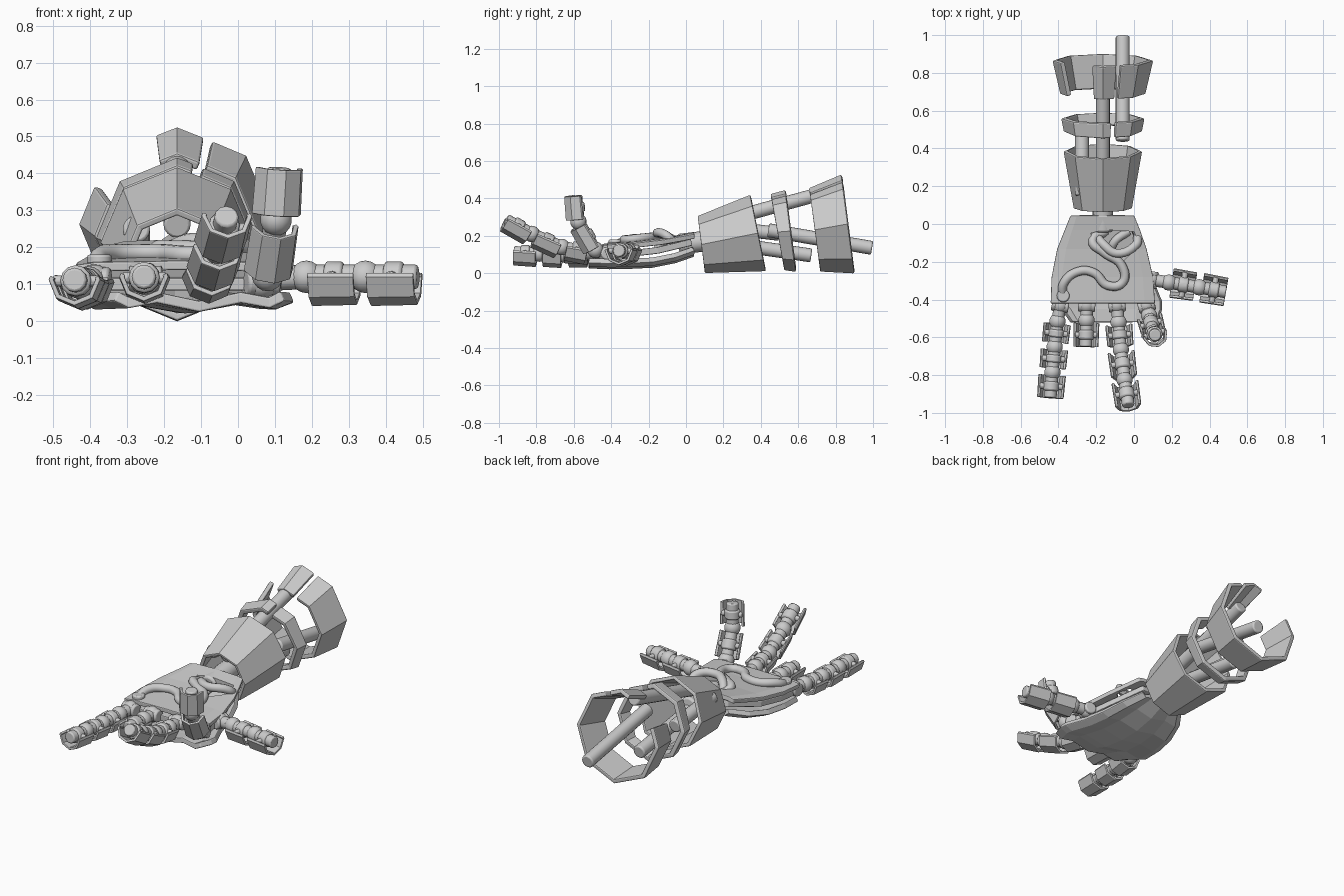
import bpy, bmesh, math
from mathutils import Vector as V

if "Cube" in bpy.data.objects:
    bpy.data.objects.remove(bpy.data.objects["Cube"])

AX = -0.165  # forearm centre line in x


def make(name, verts, faces, thick=0, bevel=0.0, smooth=False, offset=0):
    me = bpy.data.meshes.new(name)
    me.from_pydata([tuple(v) for v in verts], [], faces)
    bm = bmesh.new()
    bm.from_mesh(me)
    bmesh.ops.remove_doubles(bm, verts=bm.verts, dist=1e-5)
    bmesh.ops.recalc_face_normals(bm, faces=bm.faces)
    bm.to_mesh(me)
    bm.free()
    ob = bpy.data.objects.new(name, me)
    bpy.context.collection.objects.link(ob)
    if thick:
        m = ob.modifiers.new("thickness", 'SOLIDIFY')
        m.thickness, m.offset = thick, offset
    if bevel:
        m = ob.modifiers.new("edge", 'BEVEL')
        m.width, m.segments, m.limit_method = bevel, 2, 'ANGLE'
        m.angle_limit = math.radians(50)
    if smooth:
        smooth_angle(ob)
    return ob


def smooth_angle(ob):
    bpy.ops.object.select_all(action='DESELECT')
    ob.select_set(True)
    bpy.context.view_layer.objects.active = ob
    bpy.ops.object.shade_smooth_by_angle(angle=math.radians(40))


def shell(name, rings, a0, a1, thick):
    """Octagonal armour between rings of (centre, side, up), from angle a0 to a1 off the top."""
    angs = [a0] + [a for a in range(-360, 721, 45) if a0 < a < a1] + [a1]
    n, verts = len(angs), []
    for c, s, u in rings:
        for a in angs:
            k = math.cos(math.radians(22.5)) / math.cos(math.radians(a % 45 - 22.5))
            verts.append(c + s * math.sin(math.radians(a)) * k + u * math.cos(math.radians(a)) * k)
    faces = [(j * n + i, j * n + i + 1, (j + 1) * n + i + 1, (j + 1) * n + i)
             for j in range(len(rings) - 1) for i in range(n - 1)]
    return make(name, verts, faces, thick, thick * 0.25)


def rod(name, a, b, r, seg=16):
    a, b = V(a), V(b)
    d = b - a
    bpy.ops.mesh.primitive_cylinder_add(vertices=seg, radius=r, depth=d.length, location=(a + b) / 2)
    ob = bpy.context.object
    ob.name = name
    ob.rotation_euler = d.to_track_quat('Z', 'Y').to_euler()
    m = ob.modifiers.new("edge", 'BEVEL')
    m.width, m.segments, m.limit_method = r * 0.2, 2, 'ANGLE'
    smooth_angle(ob)
    return ob


def ball(name, p, r):
    bpy.ops.mesh.primitive_uv_sphere_add(segments=14, ring_count=9, radius=r, location=p)
    bpy.context.object.name = name
    smooth_angle(bpy.context.object)


def tube(name, pts, r):
    cu = bpy.data.curves.new(name, 'CURVE')
    cu.dimensions, cu.bevel_depth, cu.bevel_resolution = '3D', r, 3
    cu.resolution_u, cu.use_fill_caps = 6, True
    sp = cu.splines.new('BEZIER')
    sp.bezier_points.add(len(pts) - 1)
    for bp, p in zip(sp.bezier_points, pts):
        bp.co = p
        bp.handle_left_type = bp.handle_right_type = 'AUTO'
    bpy.context.collection.objects.link(bpy.data.objects.new(name, cu))


# ---- forearm cuffs: each ring is (top y, top z, bottom y, bottom z) ----
def arm_ring(ty, tz, by, bz):
    up = V((0, ty - by, tz - bz)) / 2
    return V((AX, (ty + by) / 2, (tz + bz) / 2)), V((up.length, 0, 0)), up


wrist = [arm_ring(.065, .295, .10, .012), arm_ring(.347, .408, .425, .022)]
middle = [arm_ring(.455, .408, .525, .032), arm_ring(.535, .43, .588, .022)]
elbow = [arm_ring(.662, .442, .717, .022), arm_ring(.835, .515, .90, .012)]
shell("wrist_cuff", wrist, 0, 360, .022)
shell("middle_cuff", middle, 20, 372, .03)
shell("elbow_cuff", elbow, 23, 295, .026)
shell("elbow_top_plate", elbow, -13, 17, .026)

# ---- forearm rods ----
rod("upper_rod", (AX, .12, .26), (AX, .72, .425), .037)
rod("side_rod", (-.06, .44, .23), (-.06, .995, .135), .037)
rod("left_rod", (-.275, .15, .25), (-.275, .50, .21), .037)
rod("lower_rod", (AX, .15, .17), (AX, .67, .095), .037)
rod("wrist_rod", (AX, -.04, .155), (AX, .22, .185), .055)


# ---- palm plates: rows of (y, left x, right x, z) ----
def plate(name, rows, cross, thick):
    n, verts = len(cross), []
    for y, xl, xr, z in rows:
        verts += [(xl + (xr - xl) * t, y, z + dz) for t, dz in cross]
    faces = [(j * n + i, j * n + i + 1, (j + 1) * n + i + 1, (j + 1) * n + i)
             for j in range(len(rows) - 1) for i in range(n - 1)]
    return make(name, verts, faces, thick, .005)


ridge = [(0, .006), (.08, -.012), (.25, .002), (.5, -.022), (.75, .002), (.92, -.012), (1, .006)]
plate("back_of_hand", [(.04, -.30, -.03, .125), (-.06, -.37, .03, .09), (-.18, -.41, .07, .066),
                       (-.30, -.43, .10, .06), (-.41, -.43, .145, .058), (-.45, -.38, .145, .06),
                       (-.52, -.33, .12, .062)], ridge, .03)
plate("hand_core", [(.03, -.29, -.04, .165), (-.15, -.38, .04, .122), (-.30, -.41, .08, .105),
                    (-.42, -.42, .10, .10)], [(0, 0), (.5, 0), (1, 0)], .035)
palm = plate("palm_plate", [(.045, -.335, 0, .205), (-.03, -.365, .03, .19), (-.13, -.405, .065, .172),
                            (-.28, -.435, .10, .155), (-.42, -.44, .11, .147)],
             [(0, -.008), (.1, 0), (.5, .004), (.9, 0), (1, -.008)], .026)

# opening in the palm plate where the cables come out
hole = [(-.23, -.05), (-.16, -.03), (0, -.04), (.03, -.11), (-.06, -.2), (-.16, -.17)]
h = len(hole)
cutter = make("palm_opening_cutter", [(x, y, .145) for x, y in hole] + [(x, y, .3) for x, y in hole],
              [tuple(range(h)), tuple(range(h, 2 * h))] +
              [(i, (i + 1) % h, (i + 1) % h + h, i + h) for i in range(h)])
cutter.hide_render = True
cutter.hide_set(True)
cutter.display_type = 'WIRE'
m = palm.modifiers.new("opening", 'BOOLEAN')
m.object, m.operation, m.solver = cutter, 'DIFFERENCE', 'EXACT'

# ---- palm cables ----
tube("long_cable", [(-.38, -.38, .15), (-.37, -.31, .18), (-.29, -.25, .185), (-.21, -.26, .185),
                    (-.14, -.325, .18), (-.06, -.31, .18), (-.065, -.22, .19), (-.16, -.15, .195),
                    (-.22, -.09, .19), (-.15, -.04, .15)], .024)
tube("short_cable", [(.02, -.07, .17), (.01, -.11, .205), (-.09, -.155, .215), (-.16, -.11, .205),
                     (-.20, -.06, .16)], .024)
tube("cable_link", [(-.13, -.16, .14), (-.10, -.09, .18), (-.03, -.04, .16)], .022)
rod("cable_socket", (-.375, -.38, .13), (-.375, -.38, .18), .034)


# ---- fingers: ball joints, rods and armour on the outer side ----
def finger(name, pts, r):
    pts = [V(p) for p in pts]
    heading = V(((pts[-1] - pts[0]).x, (pts[-1] - pts[0]).y, 0)).normalized()
    side = heading.cross(V((0, 0, 1)))
    for i, (a, b) in enumerate(zip(pts, pts[1:])):
        d = (b - a).normalized()
        s = (side - d * side.dot(d)).normalized()
        u = s.cross(d)
        tag = f"{name}_{i + 1}"
        rod(tag + "_rod", a, b, .033, 12)
        ball(tag + "_joint", a, .044)
        if i == 0:
            rod(tag + "_knuckle", a - s * .045, a + s * .045, .036, 12)
            continue
        last = i == len(pts) - 2
        p, q = a + d * .014, b - d * (0 if last else .022)
        shell(tag + "_armour", [(p, s * r, u * r), (q, s * r * .96, u * r * .96)], 82, 278, .014)
        # raised sleeve around the rod
        rod(tag + "_sleeve", p.lerp(q, .3), p.lerp(q, .7), .042, 12)
        for k in (-1, 1):  # struts joining armour to rod
            mid = p.lerp(q, .5)
            rod(tag + "_strut", mid, mid + s * k * r * .93, .016, 8)


finger("little_finger", [(-.39, -.43, .11), (-.405, -.515, .105), (-.42, -.65, .10),
                         (-.432, -.785, .105), (-.443, -.92, .112)], .066)
finger("ring_finger", [(-.25, -.43, .115), (-.252, -.51, .115), (-.255, -.65, .12)], .062)
finger("middle_finger", [(-.09, -.43, .11), (-.082, -.52, .115), (-.07, -.665, .14),
                         (-.05, -.825, .21), (-.03, -.962, .285)], .065)
finger("index_finger", [(.065, -.43, .105), (.08, -.485, .125), (.103, -.575, .275),
                        (.112, -.588, .415)], .062)
finger("thumb", [(.09, -.295, .115), (.185, -.31, .12), (.345, -.335, .12), (.487, -.36, .12)], .072)
